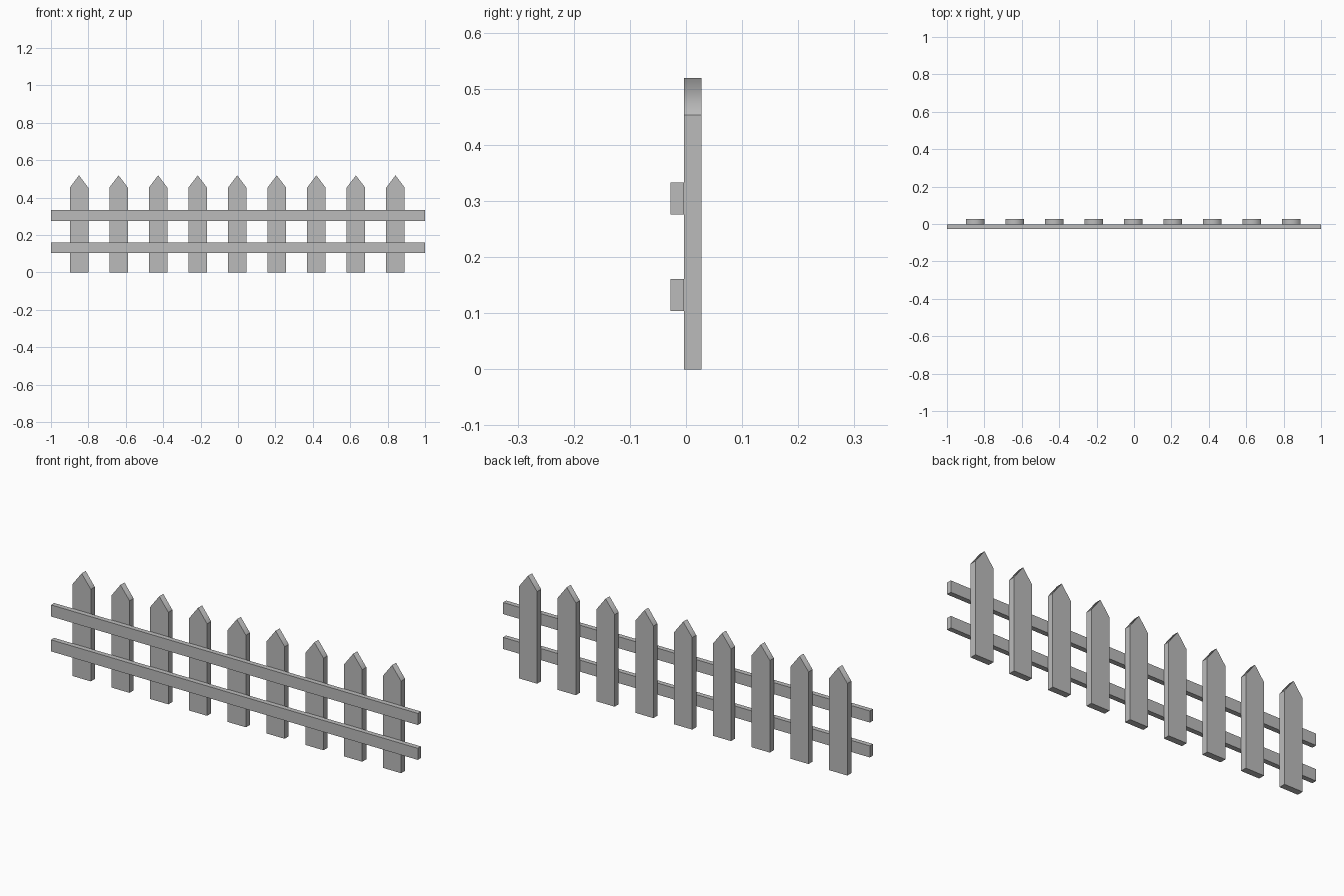
import bpy
import bmesh

cube = bpy.data.objects.get("Cube")
if cube:
    bpy.data.objects.remove(cube, do_unlink=True)

# Single plain grey finish
grey = bpy.data.materials.new("fence grey")
grey.use_nodes = True
colour = (0.5, 0.5, 0.5, 1)
grey.diffuse_color = colour
bsdf = next(n for n in grey.node_tree.nodes if n.type == "BSDF_PRINCIPLED")
bsdf.inputs["Base Color"].default_value = colour

PICKETS = 9
SPACING = 0.2115
HALF_WIDTH = 0.0495
HEIGHT = 0.519
SHOULDER = 0.4535
FRONT, JOINT, BACK = -0.028, -0.0035, 0.028


def extruded(name, profile, y0, y1):
    """Extrude an x-z profile from y0 to y1."""
    bm = bmesh.new()
    face = bm.faces.new([bm.verts.new((x, y0, z)) for x, z in profile])
    result = bmesh.ops.extrude_face_region(bm, geom=[face], use_keep_orig=True)
    moved = [v for v in result["geom"] if isinstance(v, bmesh.types.BMVert)]
    bmesh.ops.translate(bm, vec=(0, y1 - y0, 0), verts=moved)
    bmesh.ops.recalc_face_normals(bm, faces=bm.faces)
    # Only the ridge of a pointed top is softly shaded
    for face in bm.faces:
        face.smooth = face.normal.z > 0.1 and abs(face.normal.x) > 0.1
    for edge in bm.edges:
        edge.smooth = all(f.smooth for f in edge.link_faces)
    mesh = bpy.data.meshes.new(name)
    bm.to_mesh(mesh)
    bm.free()
    mesh.materials.append(grey)
    obj = bpy.data.objects.new(name, mesh)
    bpy.context.collection.objects.link(obj)
    return obj


# Pointed pickets, evenly spaced
w = HALF_WIDTH
picket_profile = [(-w, 0), (w, 0), (w, SHOULDER), (0, HEIGHT), (-w, SHOULDER)]
for i in range(PICKETS):
    picket = extruded(f"picket_{i + 1}", picket_profile, JOINT, BACK)
    picket.location.x = (i - (PICKETS - 1) / 2) * SPACING - 0.004

# Two long rails across the front
for name, low, high in (("lower_rail", 0.104, 0.161), ("upper_rail", 0.276, 0.333)):
    extruded(name, [(-1, low), (1, low), (1, high), (-1, high)], FRONT, JOINT)
